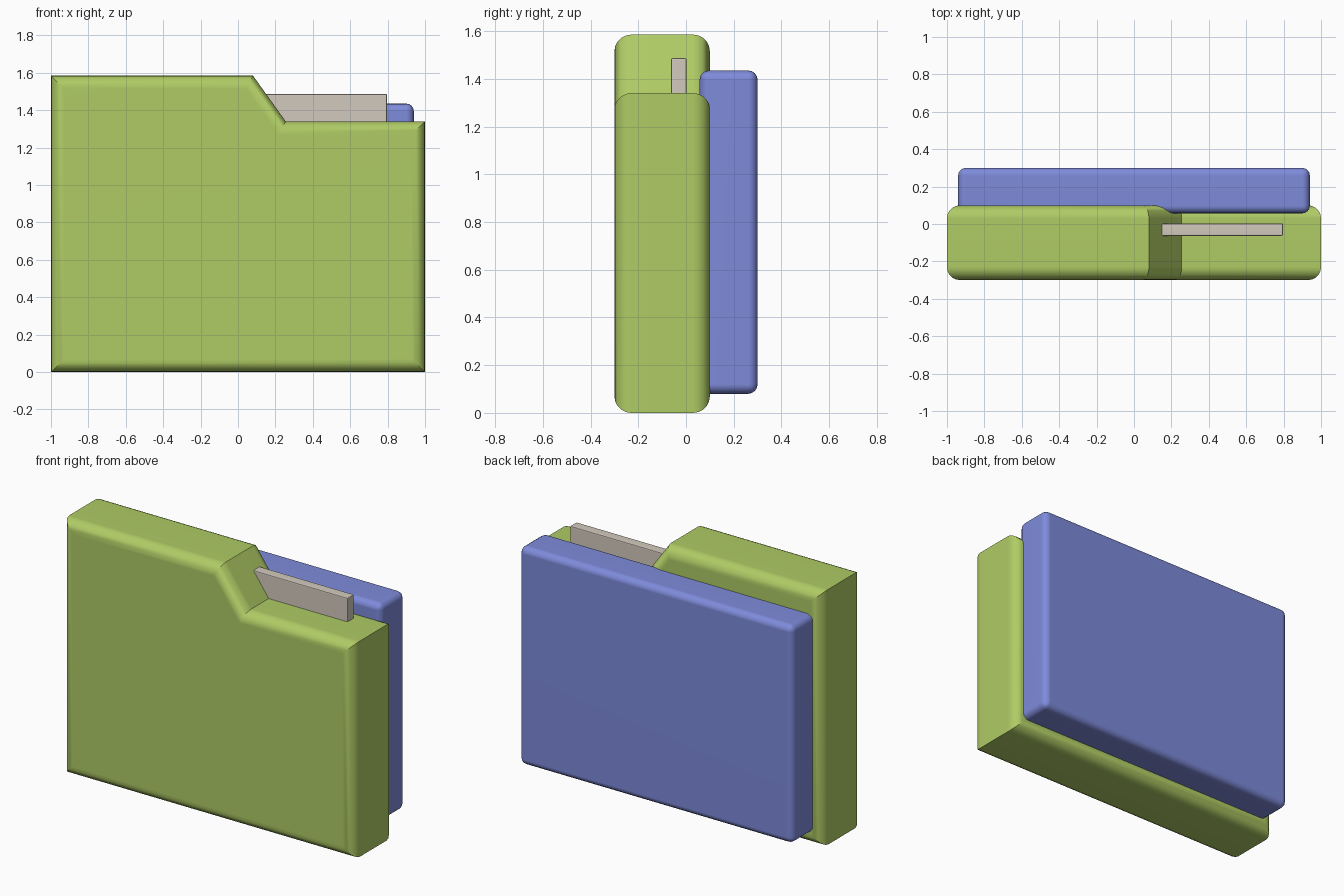
import bpy, bmesh

if "Cube" in bpy.data.objects:
    bpy.data.objects.remove(bpy.data.objects["Cube"])


def build(name, profile, y0, y1, bevel, segments, color, outline_only=False):
    """Extrude an XZ outline from y0 to y1 and round its edges."""
    bm = bmesh.new()
    front = bm.faces.new([bm.verts.new((x, y0, z)) for x, z in profile])
    ext = bmesh.ops.extrude_face_region(bm, geom=[front], use_keep_orig=True)
    for v in ext["geom"]:
        if isinstance(v, bmesh.types.BMVert):
            v.co.y = y1
    bmesh.ops.recalc_face_normals(bm, faces=bm.faces[:])
    edges = [e for e in bm.edges
             if not outline_only or abs(e.verts[0].co.y - e.verts[1].co.y) < 1e-5]
    bmesh.ops.bevel(bm, geom=edges, offset=bevel, offset_type='OFFSET',
                    segments=segments, profile=0.5, affect='EDGES')
    bmesh.ops.recalc_face_normals(bm, faces=bm.faces[:])
    mesh = bpy.data.meshes.new(name)
    bm.to_mesh(mesh)
    bm.free()
    obj = bpy.data.objects.new(name, mesh)
    bpy.context.collection.objects.link(obj)
    mat = bpy.data.materials.new(name + "_color")
    mat.diffuse_color = (*color, 1)
    mat.use_nodes = True
    mat.node_tree.nodes["Principled BSDF"].inputs["Base Color"].default_value = mat.diffuse_color
    mesh.materials.append(mat)
    bpy.ops.object.select_all(action='DESELECT')
    obj.select_set(True)
    bpy.context.view_layer.objects.active = obj
    bpy.ops.object.shade_smooth_by_angle()
    wn = obj.modifiers.new("flat_panels", 'WEIGHTED_NORMAL')
    wn.keep_sharp = True
    return obj


def rect(x0, x1, z0, z1):
    return [(x0, z0), (x1, z0), (x1, z1), (x0, z1)]


# Front folder body with stepped tab, rounded along front and back outlines
build("folder_front",
      [(-1, 0), (1, 0), (1, 1.34), (0.255, 1.34), (0.08, 1.585), (-1, 1.585)],
      -0.3, 0.1, 0.07, 5, (0.43, 0.60, 0.13), outline_only=True)

# Back panel
build("folder_back", rect(-0.94, 0.94, 0.08, 1.435),
      0.057, 0.3, 0.04, 4, (0.21, 0.26, 0.71))

# Paper sheet showing above the low side of the folder
build("paper_sheet", rect(-0.8, 0.797, 0.15, 1.487),
      -0.063, 0.003, 0.008, 2, (0.65, 0.59, 0.51))
